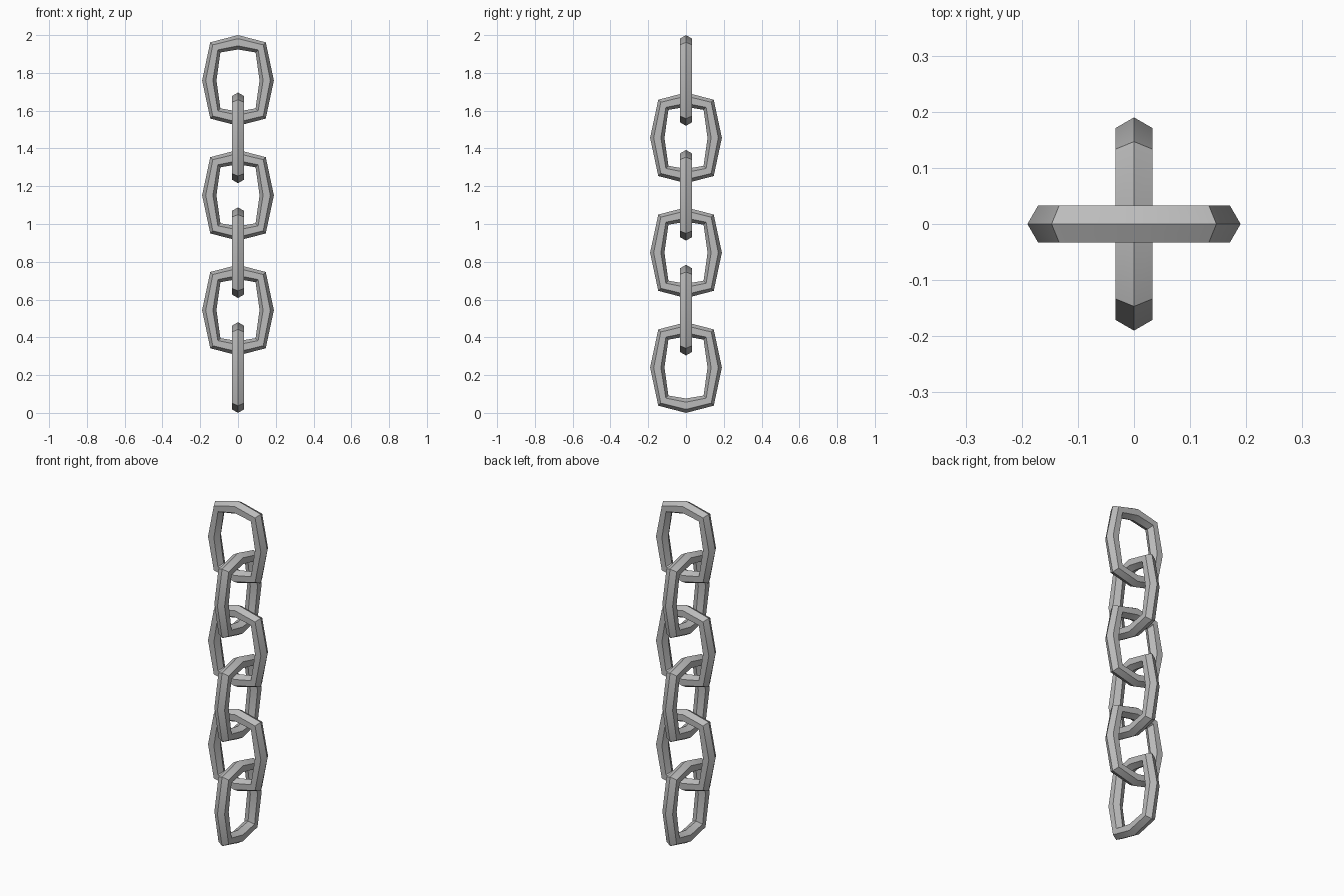
import bpy, bmesh, math
from mathutils import Vector

cube = bpy.data.objects.get("Cube")
if cube:
    bpy.data.objects.remove(cube)

steel = bpy.data.materials.new("steel grey")
steel.use_nodes = True
colour = (0.5, 0.5, 0.5, 1)
steel.diffuse_color = colour
steel.node_tree.nodes["Principled BSDF"].inputs["Base Color"].default_value = colour

LINKS = 6
BAR = 0.038                 # radius of the six-sided bar
HALF = 0.24                 # half height of one link
PITCH = (2 - 2 * HALF) / (LINKS - 1)

# Centre line of a link: side, shoulder and top, repeated by symmetry
SIDE, TOP, SHOULDER = 0.152, HALF - BAR, (0.12, 0.175)


def centre_point(i):
    c, s = round(math.cos(i * math.pi / 4), 3), round(math.sin(i * math.pi / 4), 3)
    if i % 2:
        return Vector((math.copysign(SHOULDER[0], c), 0, math.copysign(SHOULDER[1], s)))
    return Vector((c * SIDE, 0, s * TOP))


def build_link(name, z, turn):
    bm = bmesh.new()
    rings = []
    for i in range(8):
        a = i * math.pi / 4
        out = Vector((math.cos(a), 0, math.sin(a)))
        ring = []
        for k in range(6):
            b = k * math.pi / 3
            offset = out * math.cos(b) + Vector((0, math.sin(b), 0))
            ring.append(bm.verts.new(centre_point(i) + offset * BAR))
        rings.append(ring)
    for i in range(8):
        r, n = rings[i], rings[(i + 1) % 8]
        for k in range(6):
            j = (k + 1) % 6
            bm.faces.new((r[k], r[j], n[j], n[k]))
    bmesh.ops.recalc_face_normals(bm, faces=bm.faces)
    mesh = bpy.data.meshes.new(name)
    bm.to_mesh(mesh)
    bm.free()
    mesh.materials.append(steel)
    obj = bpy.data.objects.new(name, mesh)
    obj.location.z = z
    obj.rotation_euler.z = turn
    bpy.context.collection.objects.link(obj)
    return obj


# Links alternate by a quarter turn, from the bottom up
bpy.ops.object.select_all(action="DESELECT")
for n in range(LINKS):
    link = build_link(f"chain_link_{n + 1}", HALF + n * PITCH,
                      0 if n % 2 else math.pi / 2)
    link.select_set(True)
    bpy.context.view_layer.objects.active = link
bpy.ops.object.shade_smooth_by_angle(angle=math.radians(30))
